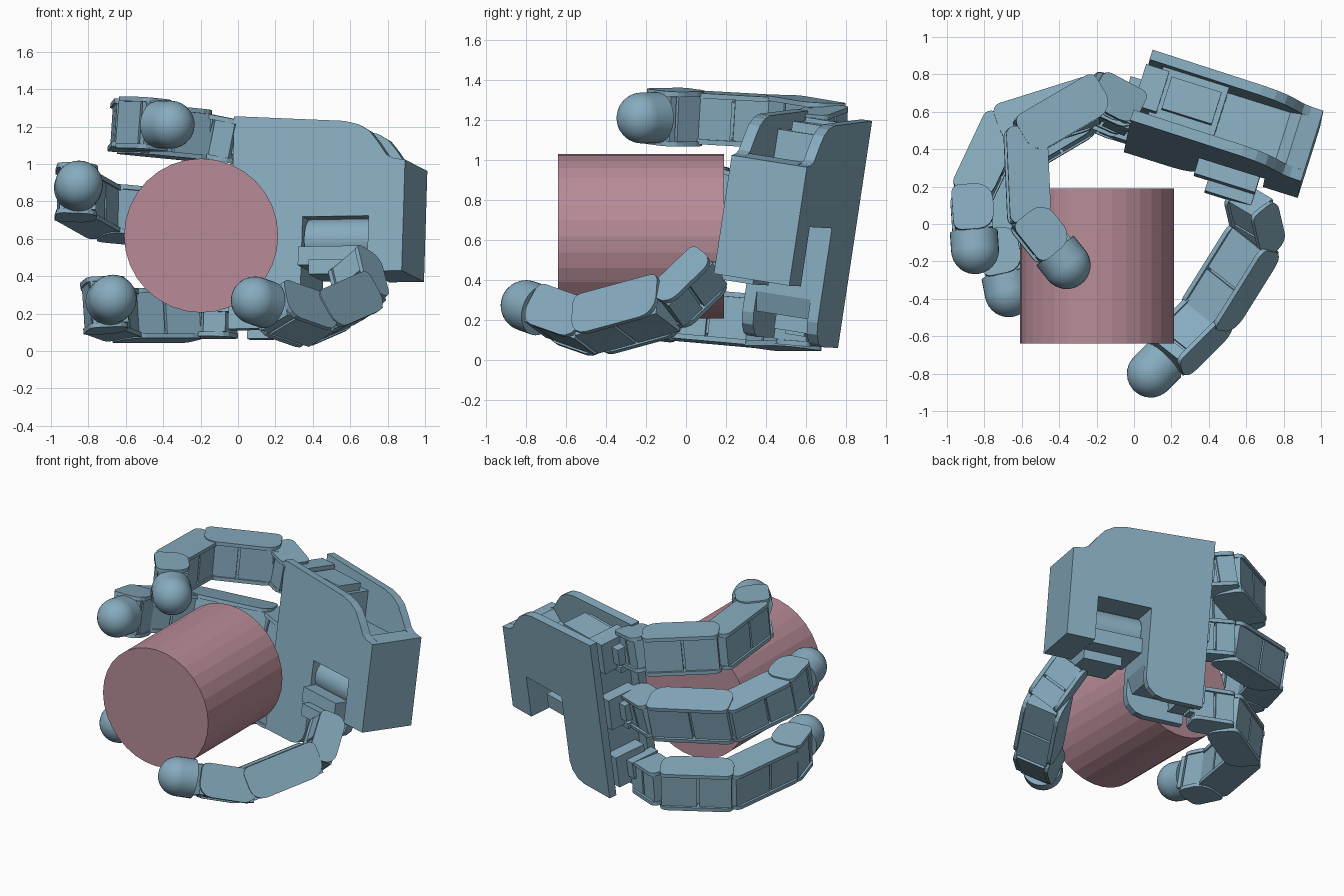
import bpy, bmesh, math
from mathutils import Vector, Matrix

if "Cube" in bpy.data.objects:
    bpy.data.objects.remove(bpy.data.objects["Cube"])


def material(name, col):
    m = bpy.data.materials.new(name)
    m.diffuse_color = (*col, 1)
    m.use_nodes = True
    m.node_tree.nodes["Principled BSDF"].inputs["Base Color"].default_value = m.diffuse_color
    return m


BLUE = material("blue_grey", (0.24, 0.41, 0.52))
PINK = material("dusty_pink", (0.48, 0.26, 0.31))


def finish(name, bm, mat, smooth=False):
    bmesh.ops.recalc_face_normals(bm, faces=bm.faces)
    me = bpy.data.meshes.new(name)
    bm.to_mesh(me)
    bm.free()
    me.materials.append(mat)
    for p in me.polygons:
        p.use_smooth = smooth and len(p.vertices) < 5
    ob = bpy.data.objects.new(name, me)
    bpy.context.collection.objects.link(ob)
    return ob


def frame(a, b, c, o):
    return Matrix.Translation(o) @ Matrix((a, b, c)).transposed().to_4x4()


def prism(bm, pts, lo, hi, mtx):
    """Extrude a 2D outline (first two axes) from lo to hi along the third axis."""
    bot = [bm.verts.new(mtx @ Vector((x, y, lo))) for x, y in pts]
    top = [bm.verts.new(mtx @ Vector((x, y, hi))) for x, y in pts]
    n = len(pts)
    bm.faces.new(bot)
    bm.faces.new(top)
    for i in range(n):
        bm.faces.new((bot[i], bot[(i + 1) % n], top[(i + 1) % n], top[i]))


def rounded(x0, x1, y0, y1, r):
    """Rectangle outline with a radius for each corner (r is 4 values)."""
    out = []
    for i, (cx, cy, sx, sy) in enumerate(((x1, y1, -1, -1), (x0, y1, 1, -1), (x0, y0, 1, 1), (x1, y0, -1, 1))):
        if r[i] == 0:
            out.append((cx, cy))
            continue
        for k in range(5):
            a = math.pi / 2 * (i + k / 4)
            out.append((cx + sx * r[i] + r[i] * math.cos(a), cy + sy * r[i] + r[i] * math.sin(a)))
    return out


def box(x0, x1, y0, y1):
    return rounded(x0, x1, y0, y1, (0, 0, 0, 0))


def rod(bm, centre, axis, r, length):
    bmesh.ops.create_cone(bm, cap_ends=True, segments=32, radius1=r, radius2=r, depth=length,
                          matrix=Matrix.Translation(centre) @ axis.to_track_quat('Z', 'Y').to_matrix().to_4x4())


# Held cylinder, axis along y
bm = bmesh.new()
bmesh.ops.create_cone(bm, cap_ends=True, segments=32, radius1=0.412, radius2=0.412, depth=0.83,
                      matrix=Matrix.Translation((-0.197, -0.225, 0.617)) @ Matrix.Rotation(math.pi / 2, 4, 'X'))
finish("held_cylinder", bm, PINK)

# Palm axes: U towards the wrist, W across the fingers, V towards the back
W = Vector((0.03, 0.148, 0.985)).normalized()
U = Vector((0.953, -0.302, 0))
U = (U - W * U.dot(W)).normalized()
V = W.cross(U)
PALM = frame(U, W, V, Vector((-0.02, 0.555, 1.255)))

# Palm plates with shoulder curve and thumb notch
shoulder = [(0.62, -0.035), (0.70, -0.055), (0.76, -0.09), (0.81, -0.15), (0.86, -0.22), (0.90, -0.24), (0.965, -0.25)]
lower = [(0.965, -0.85), (0.77, -0.85), (0.77, -0.55), (0.40, -0.55), (0.40, -1.03)]
foot = [(0.38, -1.09), (0.33, -1.135), (0.27, -1.15), (0, -1.15)]
outline = [(0, 0)] + shoulder + lower + foot
bm = bmesh.new()
prism(bm, outline, 0, 0.06, PALM)
finish("palm_front_plate", bm, BLUE)
bm = bmesh.new()
prism(bm, outline, 0.345, 0.40, PALM)
finish("palm_back_plate", bm, BLUE)

# Palm core, recessed top and bottom so the slot between the plates stays open
core = [(0.08, -0.10), (0.45, -0.10), (0.45, -0.30), (0.80, -0.30), (0.86, -0.23), (0.965, -0.25)] \
    + lower[:4] + [(0.40, -0.92), (0.36, -1.02), (0.08, -1.02)]
bm = bmesh.new()
prism(bm, core, 0.06, 0.345, PALM)
finish("palm_core", bm, BLUE)

# Finger motor blocks at the open finger edge
bm = bmesh.new()
for w in (-0.14, -0.56, -0.99):
    prism(bm, box(-0.01, 0.12, w - 0.11, w + 0.11), 0.09, 0.32, PALM)
    prism(bm, box(-0.07, 0.0, w - 0.06, w + 0.06), 0.03, 0.24, PALM)
    prism(bm, box(-0.05, 0.02, w - 0.13, w - 0.09), 0.12, 0.22, PALM)
prism(bm, box(0.14, 0.42, -0.12, -0.05), 0.12, 0.30, PALM)
finish("finger_motors", bm, BLUE)


def link(name, a, b, side, pre, post, half_t, half_w):
    """Finger link: split narrow body between two rounded side caps."""
    a, b = Vector(a), Vector(b)
    d = (b - a).normalized()
    s = (side - d * side.dot(d)).normalized()
    n = s.cross(d)
    m = frame(d, n, s, a)
    L = (b - a).length
    bm = bmesh.new()
    c = half_t * 0.4
    x0, x1, mid = -pre + 0.01, L + post - 0.01, L * 0.53
    for p, q in ((x0, mid), (mid + 0.015, x1)):
        prism(bm, box(p, q, -half_t + 0.015, half_t - 0.01), -half_w + 0.025, half_w - 0.025, m)
    prism(bm, box(x0 + 0.02, x1 - 0.02, -half_t + 0.03, half_t - 0.03), -half_w + 0.04, half_w - 0.04, m)
    cap = rounded(-pre, L + post, -half_t, half_t, (c * 2, c * 2, c, c))
    prism(bm, cap, half_w - 0.025, half_w, m)
    prism(bm, cap, -half_w, -half_w + 0.025, m)
    return finish(name, bm, BLUE)


def fingertip(name, joint, tip, r=0.128):
    """Capsule end: ball with a collar behind it."""
    joint, tip = Vector(joint), Vector(tip)
    d = (joint - tip).normalized()
    bm = bmesh.new()
    bmesh.ops.create_uvsphere(bm, u_segments=32, v_segments=16, radius=r, matrix=Matrix.Translation(tip)
                              @ d.to_track_quat('Z', 'Y').to_matrix().to_4x4())
    rod(bm, tip + d * 0.05, d, r, 0.10)
    return finish(name, bm, BLUE, True)


# Fingers: palm socket, knuckle, two bends and tip centre
fingers = {
    "upper_finger": [(-0.02, .63, 1.12), (-.17, .71, 1.15), (-.58, .47, 1.19), (-.56, .03, 1.215), (-.36, -.22, 1.21)],
    "middle_finger": [(-.03, .58, .68), (-.20, .66, .69), (-.71, .50, .74), (-.87, .16, .83), (-.85, -.14, .89)],
    "lower_finger": [(-.06, .54, .19), (-.23, .61, .19), (-.62, .38, .19), (-.73, -.07, .23), (-.67, -.37, .28)],
}
for name, k in fingers.items():
    p = [Vector(q) for q in k]
    side = (p[2] - p[1]).cross(p[3] - p[2]).normalized()
    link(name + "_knuckle", p[0], p[1], side, 0.04, 0.06, 0.10, 0.118)
    link(name + "_proximal", p[1], p[2], side, 0.0, 0.02, 0.115, 0.135)
    link(name + "_middle", p[2], p[3], side, 0.05, 0.03, 0.11, 0.128)
    link(name + "_distal", p[3], p[4], side, 0.03, -0.09, 0.11, 0.138)
    fingertip(name + "_tip", p[3], p[4])

# Thumb: exposed motor in the notch
bm = bmesh.new()
rod(bm, PALM @ Vector((0.585, -0.66, 0.14)), U, 0.115, 0.36)
finish("thumb_motor", bm, BLUE, True)

# Thumb bracket stepping forward out of the notch
bm = bmesh.new()
prism(bm, box(0.40, 0.74, -0.82, -0.72), -0.06, 0.28, PALM)
prism(bm, box(0.48, 0.74, -0.88, -0.80), -0.12, 0.14, PALM)
finish("thumb_bracket", bm, BLUE)

# Thumb swivel joint, links and tip
t = [Vector(q) for q in ((.63, .09, .43), (.665, -.06, .285), (.39, -.50, .165), (.09, -.80, .27))]
side = (t[3] - t[2]).cross(t[2] - t[1]).normalized()
link("thumb_joint", t[0], t[1], side, 0.06, 0.06, 0.09, 0.115)
link("thumb_proximal", t[1], t[2], side, -0.02, 0.0, 0.115, 0.13)
link("thumb_distal", t[2], t[3], side, 0.07, -0.12, 0.11, 0.122)
fingertip("thumb_tip", t[2], t[3])
